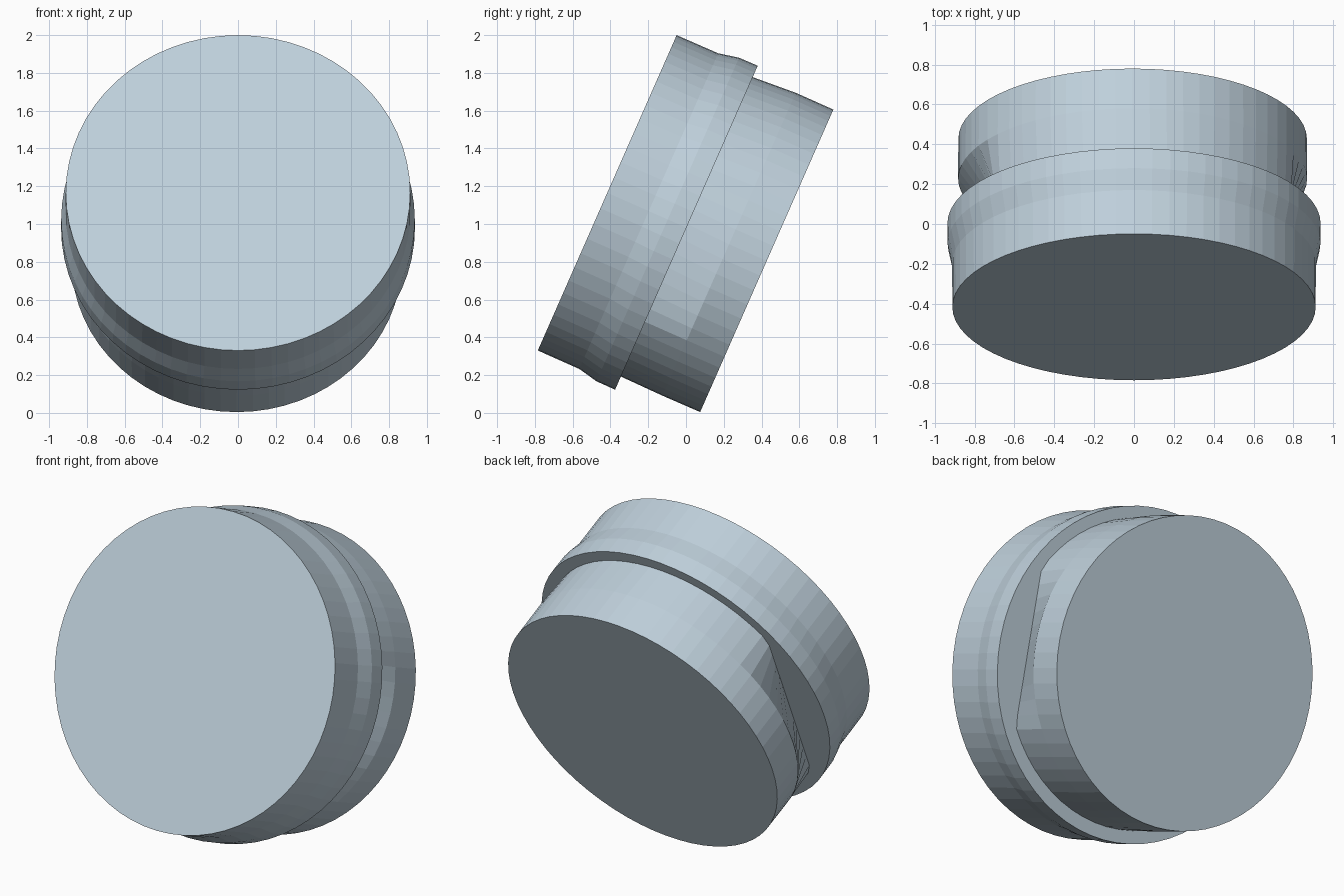
import bpy
import bmesh
from math import cos, sin, tau
from mathutils import Vector

cube = bpy.data.objects.get("Cube")
if cube:
    bpy.data.objects.remove(cube, do_unlink=True)

SIDES = 64
ORIGIN = Vector((0, -0.417, 1.165))       # centre of the front disc
ACROSS = Vector((1, 0, 0))
RISE = Vector((0, 0.403, 0.9152))         # up along the tilted discs
AXIS = Vector((0, 0.9152, -0.403))        # from front to back

mat = bpy.data.materials.new("pale blue grey")
mat.use_nodes = True
colour = (0.52, 0.63, 0.71, 1)
mat.diffuse_color = colour
mat.node_tree.nodes["Principled BSDF"].inputs["Base Color"].default_value = colour


def circle(radius, shift=(0, 0)):
    return [Vector((shift[0] + radius * cos(tau * i / SIDES),
                    shift[1] + radius * sin(tau * i / SIDES))) for i in range(SIDES)]


def trim(points, start, end):
    """Pull points outside the line start-end back onto it (inside lies left)."""
    along = (Vector(end) - Vector(start)).normalized()
    inward = Vector((-along.y, along.x))
    return [p - inward * min(0, (p - Vector(start)).dot(inward)) for p in points]


def loft(name, rings, cap_front):
    """Join rings of (depth, outline) into a tilted drum."""
    bm = bmesh.new()
    loops = [[bm.verts.new(ORIGIN + ACROSS * p.x + RISE * p.y + AXIS * depth)
              for p in outline] for depth, outline in rings]
    for a, b in zip(loops, loops[1:]):
        for i in range(SIDES):
            j = (i + 1) % SIDES
            bm.faces.new((a[i], a[j], b[j], b[i]))
    if cap_front:
        bm.faces.new(loops[0])
    bm.faces.new(loops[-1][::-1])
    bmesh.ops.recalc_face_normals(bm, faces=bm.faces)
    mesh = bpy.data.meshes.new(name)
    bm.to_mesh(mesh)
    bm.free()
    mesh.materials.append(mat)
    obj = bpy.data.objects.new(name, mesh)
    bpy.context.scene.collection.objects.link(obj)
    return obj


# Front drum flaring into a wider rim
loft("front_drum", [(0, circle(0.912)), (0.24, circle(0.913)),
                    (0.35, circle(0.936)), (0.458, circle(0.937))], True)

# Rear drum, its neck cut flat on both sides and blending to a full circle
neck = circle(0.866, (-0.004, 0.005))
neck = trim(neck, (-0.70, 0.525), (-0.70, -0.525))
neck = trim(neck, (0.67, -0.58), (0.79, 0.36))
loft("rear_drum", [(0.456, neck), (0.70, circle(0.876, (-0.007, 0.011))),
                   (0.918, circle(0.875, (-0.007, 0.011)))], False)
